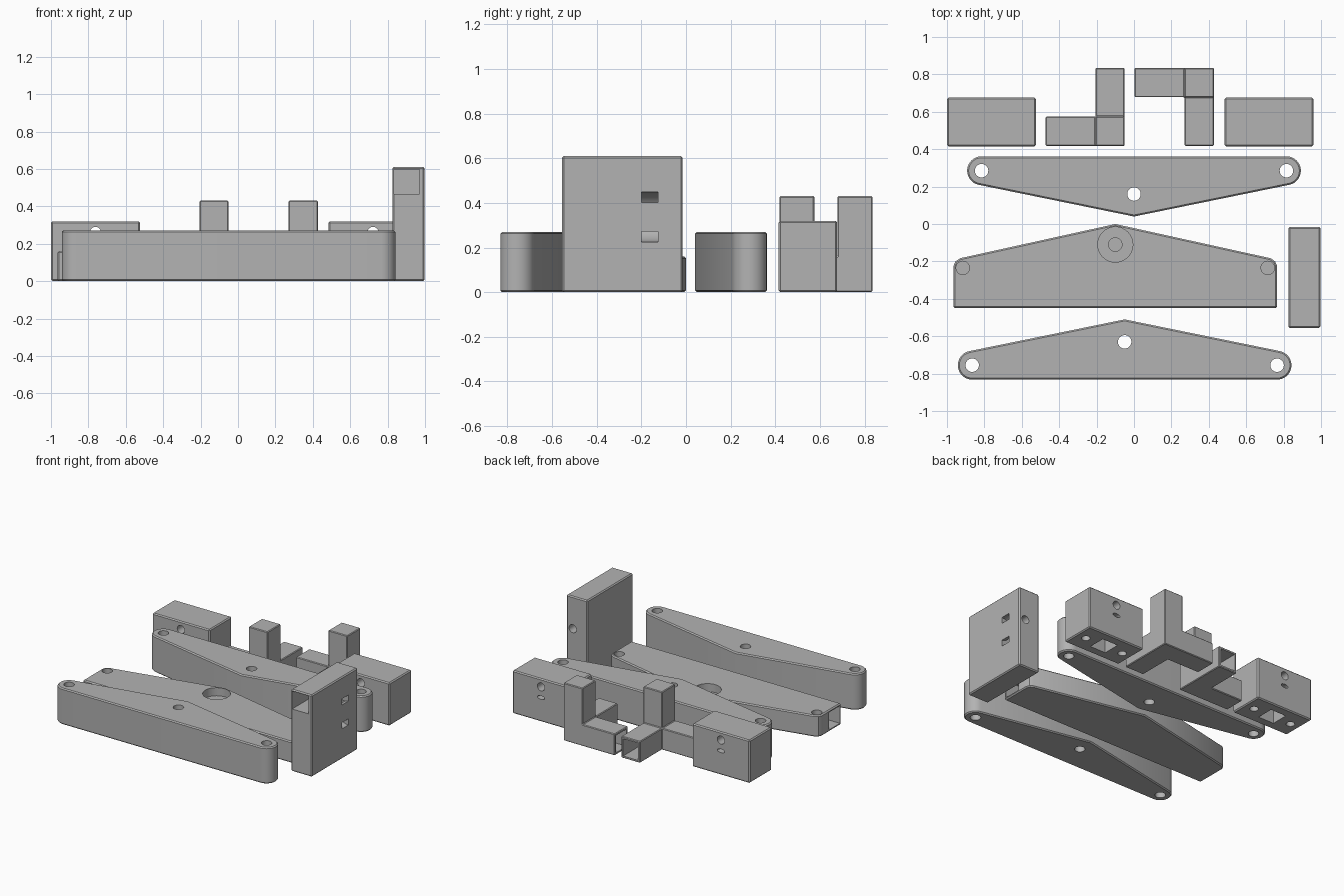
import bpy, bmesh
from math import cos, sin, pi, radians, hypot, atan2
from mathutils import Vector

if "Cube" in bpy.data.objects:
    bpy.data.objects.remove(bpy.data.objects["Cube"], do_unlink=True)

# Single plastic colour
grey = bpy.data.materials.new("plain_grey")
grey.use_nodes = True
tone = (0.45, 0.45, 0.45, 1)
grey.diffuse_color = tone
grey.node_tree.nodes["Principled BSDF"].inputs["Base Color"].default_value = tone


def prism(name, outline, lo, hi, axis="z"):
    """Extrude a 2D outline along an axis."""
    place = {"x": lambda a, b, c: (c, a, b),
             "y": lambda a, b, c: (a, c, b),
             "z": lambda a, b, c: (a, b, c)}[axis]
    bm = bmesh.new()
    face = bm.faces.new([bm.verts.new(place(a, b, lo)) for a, b in outline])
    top = bmesh.ops.extrude_face_region(bm, geom=[face])["geom"]
    shift = Vector(place(0, 0, hi - lo))
    bmesh.ops.translate(bm, vec=shift, verts=[v for v in top if isinstance(v, bmesh.types.BMVert)])
    bmesh.ops.recalc_face_normals(bm, faces=bm.faces)
    mesh = bpy.data.meshes.new(name)
    bm.to_mesh(mesh)
    bm.free()
    obj = bpy.data.objects.new(name, mesh)
    bpy.context.collection.objects.link(obj)
    return obj


def box(name, x, y, z):
    return prism(name, [(x[0], y[0]), (x[1], y[0]), (x[1], y[1]), (x[0], y[1])], *z)


def arc(cx, cy, r, start, end, steps=16, squash=1):
    angles = [radians(start + (end - start) * i / steps) for i in range(steps + 1)]
    return [(cx + r * cos(a), cy + r * squash * sin(a)) for a in angles]


def hole(cx, cy, r, lo, hi, axis="z", squash=1):
    return prism("cutter", arc(cx, cy, r, 0, 360, 32, squash)[:-1], lo, hi, axis)


def finish(obj, cutters=(), join=(), chamfer=0.008):
    """Join solids, chamfer the edges, cut the holes and shade."""
    def boolean(tool, operation):
        mod = obj.modifiers.new(operation, "BOOLEAN")
        mod.operation, mod.solver, mod.object = operation, "EXACT", tool
    for tool in join:
        boolean(tool, "UNION")
    bevel = obj.modifiers.new("chamfer", "BEVEL")
    bevel.width, bevel.segments = chamfer, 1
    bevel.limit_method, bevel.angle_limit = "ANGLE", radians(40)
    for tool in cutters:
        boolean(tool, "DIFFERENCE")
    bpy.context.view_layer.update()
    graph = bpy.context.evaluated_depsgraph_get()
    mesh = bpy.data.meshes.new_from_object(obj.evaluated_get(graph))
    obj.modifiers.clear()
    obj.data = mesh
    for tool in list(cutters) + list(join):
        bpy.data.objects.remove(tool, do_unlink=True)
    mesh.materials.clear()
    mesh.materials.append(grey)
    bpy.ops.object.select_all(action="DESELECT")
    obj.select_set(True)
    bpy.context.view_layer.objects.active = obj
    bpy.ops.object.shade_smooth_by_angle(angle=radians(30))


# Pivot arms: straight edge, rounded ends, pointed middle
def pivot_arm(name, cx, y_end, side):
    half, r, reach = 0.815, 0.077, 0.245
    # direction of the tangent running from the point to the rounded end
    tilt = 90 - math_angle(half, reach, r)
    end = arc(half, 0, r, -90, tilt)
    outline = end + [(0, reach)] + [(-x, y) for x, y in reversed(end)]
    body = prism(name, [(cx + x, y_end + side * y) for x, y in outline], 0, 0.27)
    pins = [(cx - half, y_end), (cx + half, y_end), (cx, y_end + side * 0.125)]
    finish(body, [hole(x, y, 0.036, -0.1, 0.4) for x, y in pins])


def math_angle(dx, dy, r):
    """Slope in degrees of the tangent from the point to the end circle."""
    return (atan2(dy, dx) - atan2(r, hypot(dx, dy))) * 180 / pi


pivot_arm("rear_arm", 0, 0.285, -1)
pivot_arm("front_arm", -0.05, -0.755, 1)

# Middle base plate with a bearing seat, pin sockets and square end sockets
mx = -0.1
right_side = [(0.865, -0.45), (0.865, -0.225), (0.855, -0.2), (0.83, -0.183)]
outline = right_side + [(0, 0)] + [(-x, y) for x, y in reversed(right_side)]
base = prism("base_plate", [(mx + x, y) for x, y in outline], 0, 0.16)
cuts = [hole(mx, -0.11, 0.094, 0.1, 0.3), hole(mx, -0.11, 0.036, 0.04, 0.3)]
for s in (-1, 1):
    cuts.append(hole(mx + s * 0.815, -0.235, 0.036, 0.03, 0.3))
    ends = sorted((mx + s * 0.65, mx + s * 0.95))
    cuts.append(box("cutter", ends, (-0.435, -0.305), (0.015, 0.145)))
finish(base, cuts)

# Tall upright with a square socket, strap channel and rear bolt hole
upright = box("upright_block", (0.825, 0.998), (-0.555, -0.015), (0, 0.61))
socket = box("cutter", (0.835, 0.97), (-0.7, -0.12), (0.465, 0.598))
ring = arc(1.0, 0.337, 0.112, 90, 270) + arc(1.0, 0.337, 0.066, 270, 90)
channel = prism("cutter", ring, -0.2, -0.125, "y")
bolt = hole(0.945, 0.37, 0.03, -0.15, 0.1, "y")
finish(upright, [socket, channel, bolt])

# Rear clamp blocks with a cross hole, slit, bottom socket and screw holes
for name, cx in (("right_clamp_block", -0.762), ("left_clamp_block", 0.722)):
    block = box(name, (cx - 0.237, cx + 0.237), (0.415, 0.677), (0, 0.32))
    cuts = [hole(cx, 0.26, 0.03, 0.3, 0.8, "y"),
            hole(cx, 0.18, 0.03, 0.55, 0.8, "y", 0.45),
            box("cutter", (cx - 0.065, cx + 0.065), (0.48, 0.61), (-0.1, 0.16))]
    cuts += [hole(cx + s * 0.16, 0.545, 0.03, -0.1, 0.14) for s in (-1, 1)]
    finish(block, cuts)


# Corner brackets: solid post with two hollow arms
def corner_bracket(name, x, y, arm_y):
    """x and y bound the post; arm_y bounds the arm running front to back."""
    post = box(name, x, y, (0, 0.43))
    side_arm = box("arm", (x[0] - 0.267, x[0] + 0.05), y, (0, 0.16))
    depth_arm = box("arm", x, arm_y, (0, 0.16))
    wall, tall = 0.016, (0.016, 0.144)
    inner = lambda span: (span[0] + wall, span[1] - wall)
    side_cut = box("cutter", (x[0] - 0.4, x[0] - 0.02), inner(y), tall)
    open_back = arm_y[1] > y[1]
    run = (y[1] + 0.02, arm_y[1] + 0.1) if open_back else (arm_y[0] - 0.1, y[0] - 0.02)
    depth_cut = box("cutter", inner(x), run, tall)
    finish(post, [side_cut, depth_cut], [side_arm, depth_arm], 0.005)


corner_bracket("right_corner_bracket", (-0.205, -0.05), (0.418, 0.575), (0.418, 0.835))
corner_bracket("left_corner_bracket", (0.27, 0.427), (0.678, 0.835), (0.418, 0.835))
